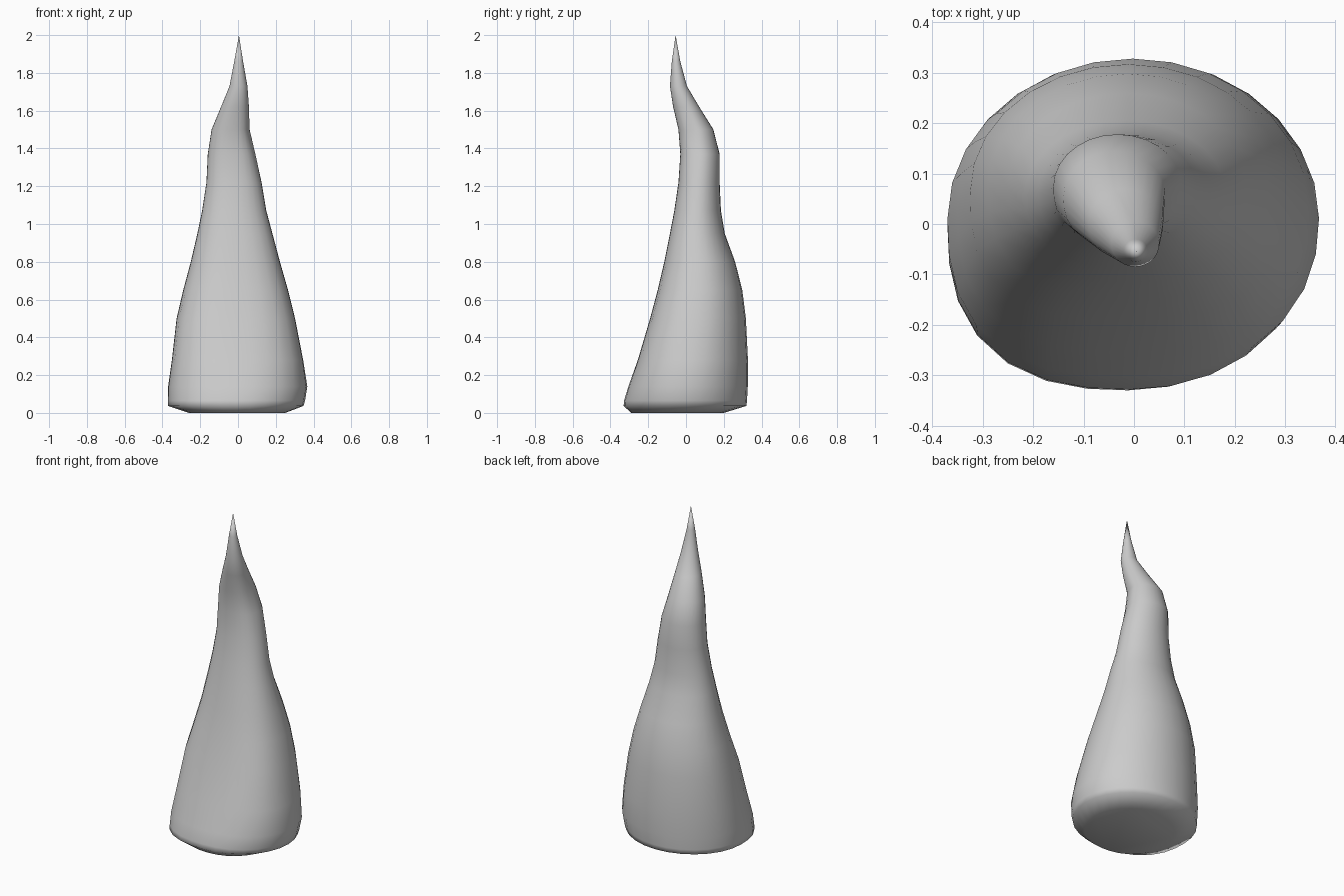
import bpy, bmesh, math

if "Cube" in bpy.data.objects:
    bpy.data.objects.remove(bpy.data.objects["Cube"])

SIDES = 28
# Horn cross-sections: height, x min, x max, y min, y max,
# then squareness of the front left and front right corners (2 = ellipse)
RINGS = [
    (0.005, -0.26, 0.25, -0.29, 0.20, 2.3, 2.0),
    (0.037, -0.37, 0.347, -0.33, 0.32, 2.5, 2.05),
    (0.065, -0.37, 0.355, -0.328, 0.323, 2.5, 2.1),
    (0.14, -0.37, 0.367, -0.305, 0.327, 2.6, 2.2),
    (0.28, -0.35, 0.345, -0.255, 0.328, 2.8, 2.5),
    (0.50, -0.325, 0.302, -0.19, 0.317, 2.8, 2.6),
    (0.65, -0.29, 0.265, -0.15, 0.298, 2.6, 2.5),
    (0.80, -0.25, 0.222, -0.115, 0.26, 2.5, 2.4),
    (0.95, -0.215, 0.182, -0.085, 0.205, 2.4, 2.3),
    (1.07, -0.19, 0.15, -0.062, 0.185, 2.4, 2.2),
    (1.22, -0.167, 0.125, -0.04, 0.178, 2.5, 2.2),
    (1.37, -0.16, 0.095, -0.03, 0.178, 2.5, 2.4),
    (1.50, -0.14, 0.065, -0.04, 0.145, 2.4, 2.4),
    (1.62, -0.09, 0.058, -0.068, 0.07, 2.2, 2.2),
    (1.73, -0.045, 0.05, -0.085, 0.005, 2.0, 2.0),
    (1.86, -0.02, 0.027, -0.075, -0.03, 2.0, 2.0),
]
TIP = (0.005, -0.055, 2.0)

bm = bmesh.new()
loops = []
for z, x0, x1, y0, y1, left, right in RINGS:
    cx, cy, rx, ry = (x0 + x1) / 2, (y0 + y1) / 2, (x1 - x0) / 2, (y1 - y0) / 2
    loop = []
    for i in range(SIDES):
        a = 2 * math.pi * i / SIDES
        c, s = math.cos(a), math.sin(a)
        n = 2.0 if s >= 0 else (left if c < 0 else right)
        k = (abs(c) ** n + abs(s) ** n) ** (-1 / n)
        # Shallow groove on the right side below the bent tip
        k -= 0.1 * math.exp(-((z - 1.45) / 0.1) ** 2) * max(0, math.cos(a + 0.35)) ** 12
        loop.append(bm.verts.new((cx + k * rx * c, cy + k * ry * s, z)))
    loops.append(loop)

# Skin between the cross-sections, base cap and pointed tip
for low, high in zip(loops, loops[1:]):
    for i in range(SIDES):
        j = (i + 1) % SIDES
        bm.faces.new((low[i], low[j], high[j], high[i]))
bm.faces.new(loops[0][::-1])
tip = bm.verts.new(TIP)
for i in range(SIDES):
    bm.faces.new((loops[-1][i], loops[-1][(i + 1) % SIDES], tip))
bmesh.ops.recalc_face_normals(bm, faces=bm.faces)
bmesh.ops.translate(bm, verts=bm.verts, vec=(0, 0, 0))
for v in loops[0]:
    v.co.z = 0  # flat base on the ground

mesh = bpy.data.meshes.new("horn")
bm.to_mesh(mesh)
bm.free()
horn = bpy.data.objects.new("horn", mesh)
bpy.context.collection.objects.link(horn)

mat = bpy.data.materials.new("light grey")
mat.diffuse_color = (0.6, 0.6, 0.6, 1)
mat.use_nodes = True
mat.node_tree.nodes["Principled BSDF"].inputs["Base Color"].default_value = mat.diffuse_color
mesh.materials.append(mat)

bpy.context.view_layer.objects.active = horn
horn.select_set(True)
bpy.ops.object.shade_smooth_by_angle(angle=math.radians(75))
